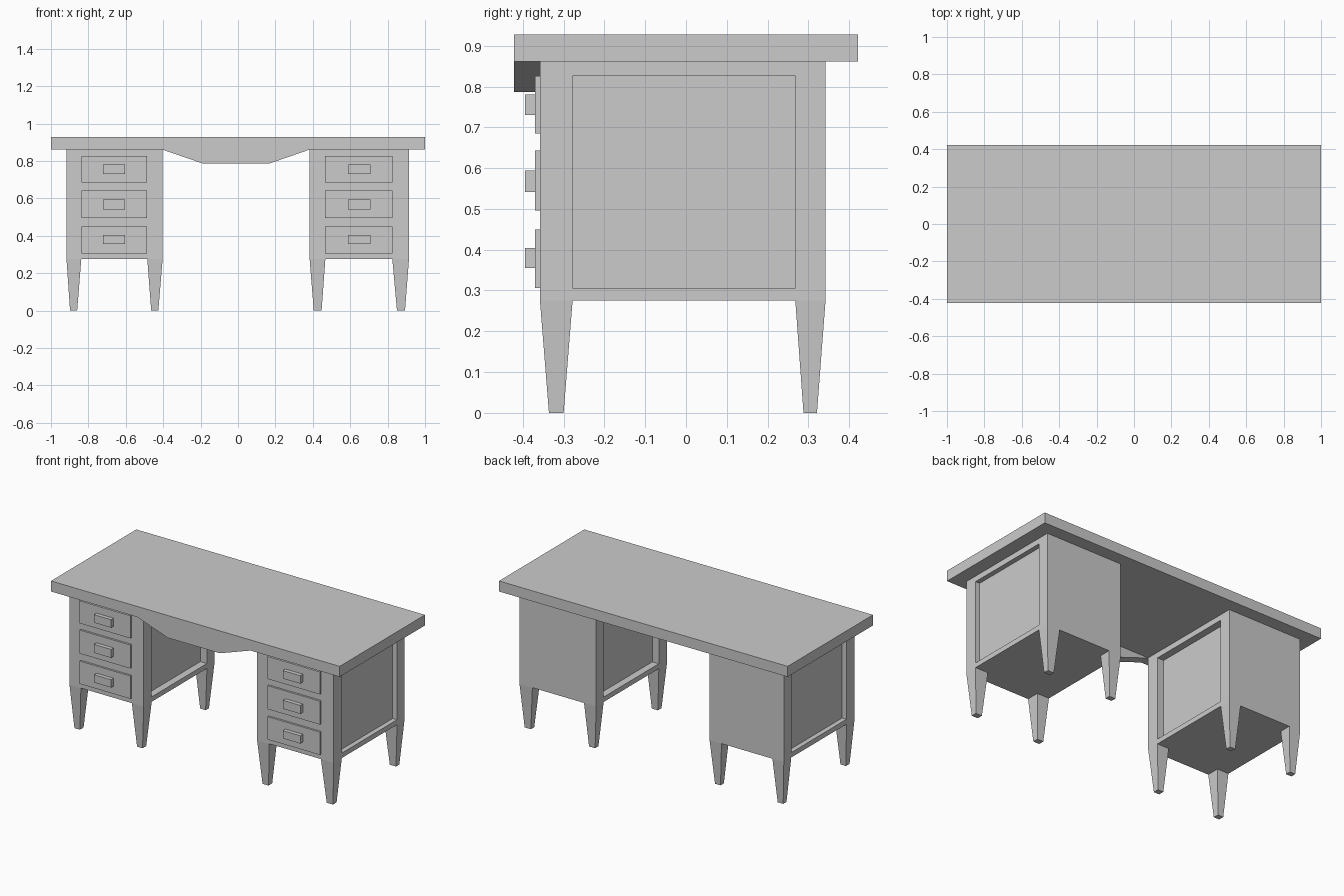
import bpy, bmesh
from mathutils import Vector

if "Cube" in bpy.data.objects:
    bpy.data.objects.remove(bpy.data.objects["Cube"])

# Shared side profile of both pedestals
Y0, Y1 = -0.358, 0.342
BODY_Z, TOP_Z, TOP_H = 0.275, 0.861, 0.927
PANEL_Y, PANEL_Z = (-0.278, 0.268), (0.306, 0.826)


def finish(name, bm):
    bmesh.ops.recalc_face_normals(bm, faces=bm.faces)
    mesh = bpy.data.meshes.new(name)
    bm.to_mesh(mesh)
    bm.free()
    obj = bpy.data.objects.new(name, mesh)
    bpy.context.collection.objects.link(obj)
    return obj


def loft(name, ring_a, ring_b):
    """Closed solid between two matching rings of points."""
    bm = bmesh.new()
    a = [bm.verts.new(p) for p in ring_a]
    b = [bm.verts.new(p) for p in ring_b]
    n = len(a)
    bm.faces.new(a)
    bm.faces.new(b)
    for i in range(n):
        j = (i + 1) % n
        bm.faces.new((a[i], a[j], b[j], b[i]))
    return finish(name, bm)


def rect(x, y, z):
    return [(x[0], y[0], z), (x[1], y[0], z), (x[1], y[1], z), (x[0], y[1], z)]


def box(name, x, y, z):
    return loft(name, rect(x, y, z[0]), rect(x, y, z[1]))


def pedestal_body(name, x, depths):
    """Box with a sunken panel in its left and right sides."""
    bm = bmesh.new()
    bmesh.ops.create_cube(bm, size=1)
    for v in bm.verts:
        v.co = (x[v.co.x > 0], (Y0, Y1)[v.co.y > 0], (BODY_Z, TOP_Z)[v.co.z > 0])
    bm.normal_update()
    for sign, depth in zip((-1, 1), depths):
        face = next(f for f in bm.faces if f.normal.x * sign > 0.9)
        bmesh.ops.inset_individual(bm, faces=[face], thickness=0.03)
        for v in face.verts:
            v.co.y = PANEL_Y[v.co.y > 0]
            v.co.z = PANEL_Z[v.co.z > 0.55]
        new = bmesh.ops.extrude_discrete_faces(bm, faces=[face])["faces"][0]
        bmesh.ops.translate(bm, verts=new.verts, vec=Vector((-sign * depth, 0, 0)))
        bm.normal_update()
    return finish(name, bm)


# Desktop and shaped apron at the front
box("desktop", (-1, 1), (-0.422, 0.422), (TOP_Z, TOP_H))
apron = [(-0.405, TOP_Z), (-0.19, 0.787), (0.17, 0.787), (0.383, TOP_Z)]
loft("front_apron", [(x, -0.422, z) for x, z in apron],
     [(x, Y0, z) for x, z in apron])

# Per pedestal: name, width, drawer width, handle width, panel depths,
# then (top, foot) spans of the two legs across x
pedestals = [
    ("left", (-0.917, -0.403), (-0.838, -0.487), (-0.721, -0.603), (0.03, 0.045),
     [((-0.917, -0.838), (-0.898, -0.86)), ((-0.485, -0.403), (-0.464, -0.426))]),
    ("right", (0.383, 0.914), (0.464, 0.826), (0.587, 0.708), (0.045, 0.03),
     [((0.383, 0.467), (0.405, 0.447)), ((0.825, 0.914), (0.85, 0.893))]),
]
legs_y = [((Y0, -0.278), (-0.336, -0.3)), ((0.268, Y1), (0.288, 0.321))]
drawers_z = [((0.306, 0.449), (0.355, 0.404)),
             ((0.496, 0.643), (0.541, 0.594)),
             ((0.685, 0.826), (0.73, 0.78))]

for side, width, drawer_x, handle_x, depths, legs_x in pedestals:
    pedestal_body(side + "_pedestal", width, depths)
    # Tapered legs
    for top_x, foot_x in legs_x:
        for top_y, foot_y in legs_y:
            loft(side + "_leg", rect(foot_x, foot_y, 0), rect(top_x, top_y, BODY_Z))
    # Drawer fronts with block handles
    for front_z, handle_z in drawers_z:
        box(side + "_drawer_front", drawer_x, (-0.37, Y0), front_z)
        box(side + "_drawer_handle", handle_x, (-0.395, -0.37), handle_z)
